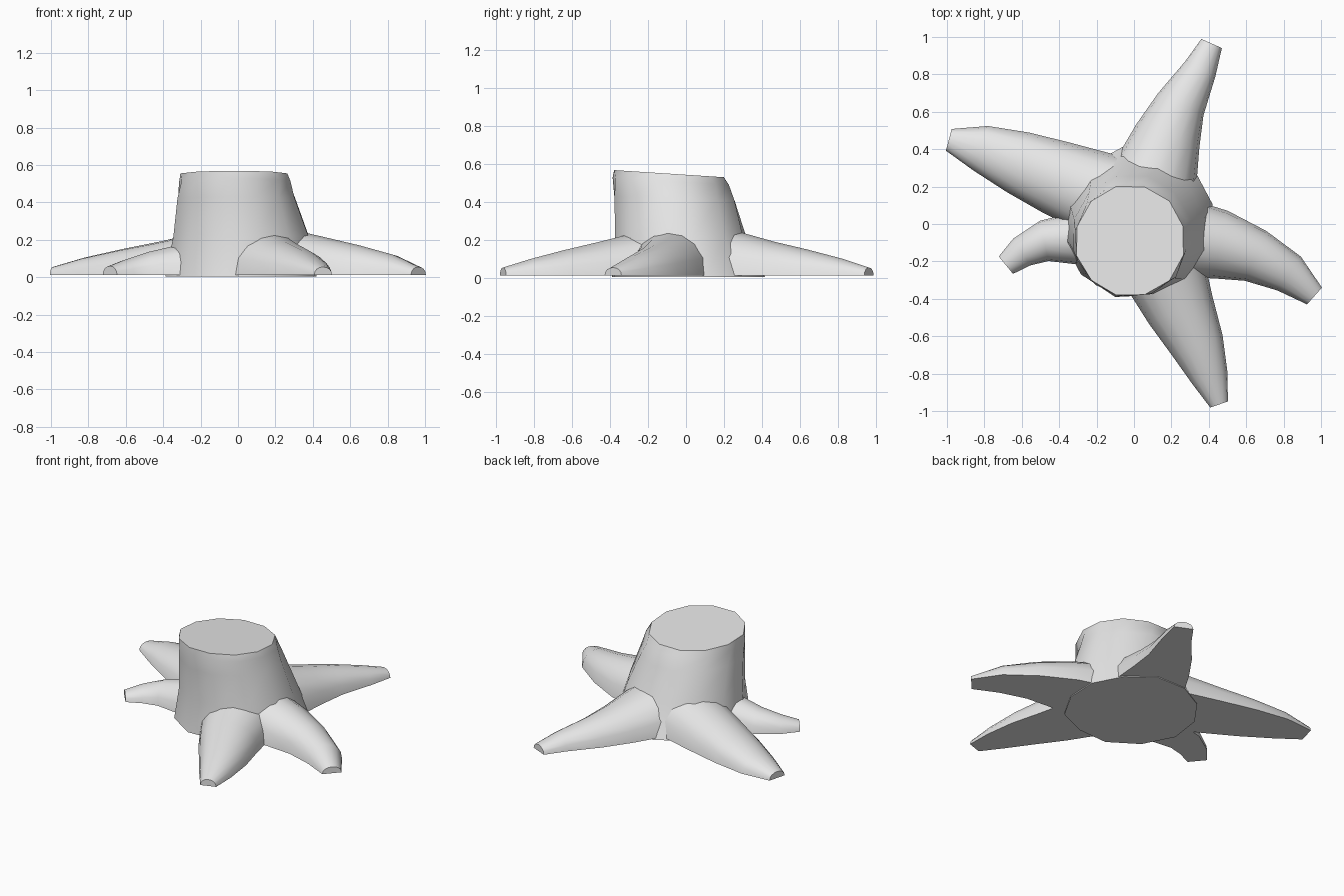
import bpy, bmesh, math, random
from mathutils import Vector

random.seed(4)
if "Cube" in bpy.data.objects:
    bpy.data.objects.remove(bpy.data.objects["Cube"])

wood = bpy.data.materials.new("pale_grey_wood")
wood.use_nodes = True
grey = (0.8, 0.8, 0.8, 1)
wood.diffuse_color = grey
wood.node_tree.nodes["Principled BSDF"].inputs["Base Color"].default_value = grey


def loft(name, rings):
    """Skin a list of equal closed rings, cap both ends and shade smooth."""
    bm = bmesh.new()
    loops = [[bm.verts.new(p) for p in ring] for ring in rings]
    n = len(loops[0])
    for a, b in zip(loops, loops[1:]):
        for i in range(n):
            j = (i + 1) % n
            bm.faces.new((a[i], a[j], b[j], b[i]))
    bm.faces.new(loops[0])
    bm.faces.new(loops[-1])
    bmesh.ops.recalc_face_normals(bm, faces=bm.faces)
    mesh = bpy.data.meshes.new(name)
    bm.to_mesh(mesh)
    bm.free()
    mesh.materials.append(wood)
    obj = bpy.data.objects.new(name, mesh)
    bpy.context.collection.objects.link(obj)
    bpy.ops.object.select_all(action="DESELECT")
    obj.select_set(True)
    bpy.context.view_layer.objects.active = obj
    bpy.ops.object.shade_smooth_by_angle(angle=math.radians(40))
    return obj


# Trunk: uneven tapering rings, cut off with a slightly tilted top
SIDES = 12


def trunk_ring(cx, cy, rx, ry, z, tilt, twist, rough):
    ring = []
    for i in range(SIDES):
        a = math.tau * (i + twist) / SIDES
        k = 1 + random.uniform(-rough, rough)
        y = cy + ry * k * math.sin(a)
        ring.append((cx + rx * k * math.cos(a), y, z - tilt * (y - cy)))
    return ring


loft("trunk", [
    trunk_ring(0.03, 0.02, 0.41, 0.42, 0.004, 0, 0.4, 0.05),
    trunk_ring(0.02, -0.03, 0.37, 0.35, 0.22, 0, 0.4, 0.015),
    trunk_ring(-0.01, -0.06, 0.325, 0.325, 0.42, 0.03, 0.5, 0.015),
    trunk_ring(-0.015, -0.085, 0.305, 0.31, 0.51, 0.06, 0.7, 0.02),
    trunk_ring(-0.02, -0.09, 0.295, 0.3, 0.55, 0.065, 0.5, 0.01),
])


# Roots: arched sections with a flat underside, following a curved plan path
def root(name, stations):
    pts = [Vector((x, y, 0)) for x, y, w, h in stations]
    rings = []
    for i, (x, y, w, h) in enumerate(stations):
        along = (pts[min(i + 1, len(pts) - 1)] - pts[max(i - 1, 0)]).normalized()
        side = Vector((-along.y, along.x, 0))
        ring = []
        for step in range(9):
            a = math.pi * step / 8
            p = pts[i] + side * w * math.cos(a)
            p.z = 0.012 + (h - 0.012) * abs(math.sin(a)) ** 0.9
            ring.append(p)
        rings.append(ring)
    loft(name, rings)


# Each station: x, y, half width, height (tip first)
root("back_root", [
    (0.415, 0.965, 0.06, 0.055), (0.355, 0.83, 0.09, 0.1),
    (0.25, 0.64, 0.135, 0.15), (0.18, 0.47, 0.18, 0.19), (0.1, 0.22, 0.24, 0.26)])
root("back_right_root", [
    (-0.99, 0.45, 0.06, 0.055), (-0.82, 0.405, 0.125, 0.105),
    (-0.62, 0.33, 0.17, 0.15), (-0.42, 0.25, 0.2, 0.19), (-0.16, 0.15, 0.23, 0.25)])
root("small_right_root", [
    (-0.685, -0.22, 0.06, 0.06), (-0.6, -0.15, 0.085, 0.095),
    (-0.48, -0.09, 0.11, 0.135), (-0.2, -0.07, 0.16, 0.2)])
root("left_root", [
    (0.965, -0.385, 0.06, 0.055), (0.83, -0.265, 0.11, 0.12),
    (0.65, -0.17, 0.145, 0.17), (0.46, -0.11, 0.185, 0.215), (0.22, -0.07, 0.22, 0.27)])
root("front_root", [
    (0.455, -0.965, 0.05, 0.055), (0.405, -0.82, 0.1, 0.1),
    (0.34, -0.65, 0.145, 0.145), (0.25, -0.46, 0.185, 0.19), (0.15, -0.22, 0.23, 0.25)])
